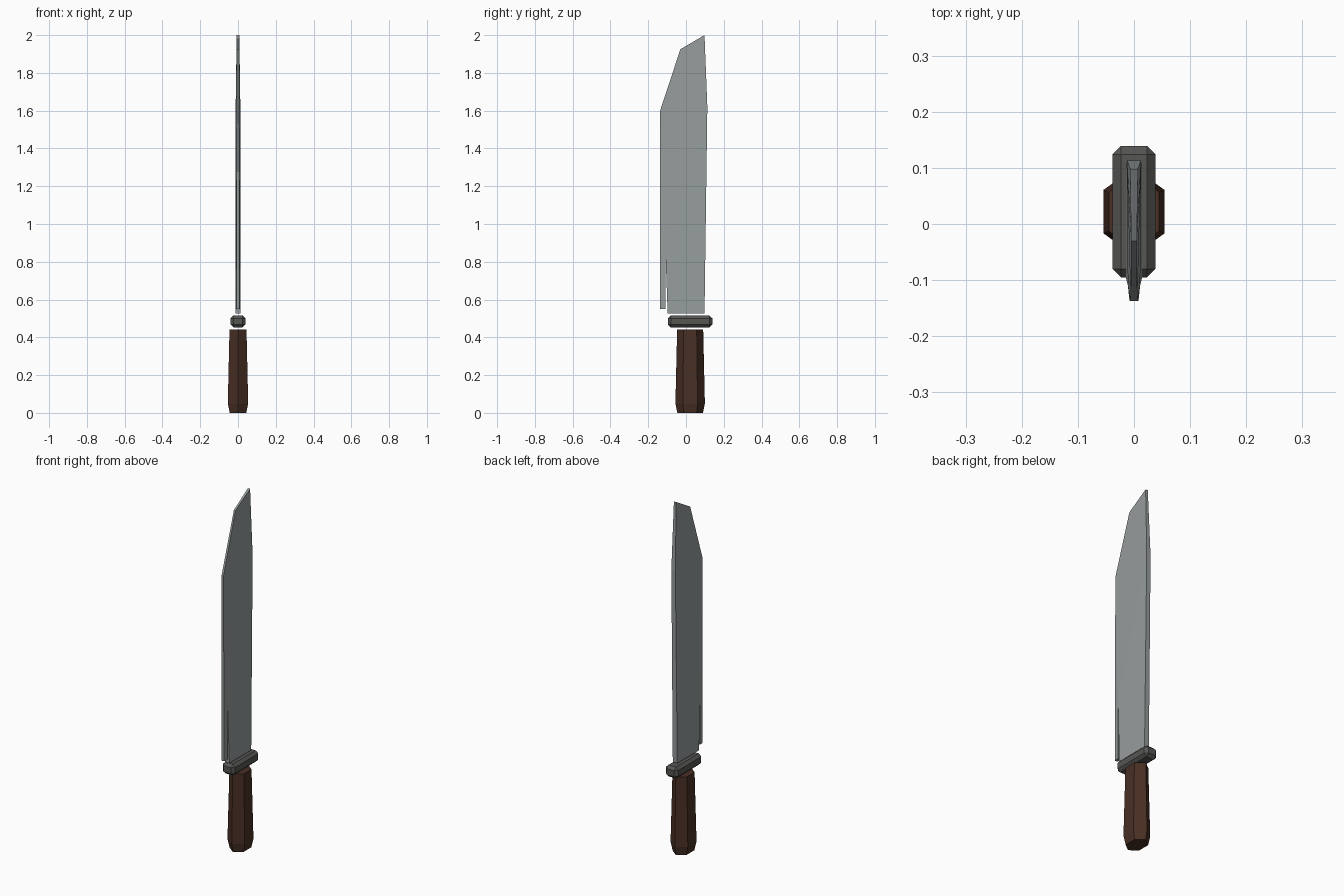
import bpy, bmesh

if "Cube" in bpy.data.objects:
    bpy.data.objects.remove(bpy.data.objects["Cube"])


def material(name, color):
    m = bpy.data.materials.new(name)
    m.diffuse_color = (*color, 1)
    m.use_nodes = True
    m.node_tree.nodes["Principled BSDF"].inputs["Base Color"].default_value = m.diffuse_color
    return m


def add_object(name, bm, mat):
    bmesh.ops.recalc_face_normals(bm, faces=bm.faces)
    mesh = bpy.data.meshes.new(name)
    bm.to_mesh(mesh)
    bm.free()
    mesh.materials.append(mat)
    obj = bpy.data.objects.new(name, mesh)
    bpy.context.collection.objects.link(obj)
    return obj


steel = material("blade steel", (0.31, 0.335, 0.335))
iron = material("dark guard metal", (0.092, 0.095, 0.086))
wood = material("dark brown wood", (0.066, 0.029, 0.018))

MID_Y = 0.022  # centre line of handle and guard

# Blade: outline as (y, z, half thickness), with the slit beside the edge
outline = [
    (0.098, 0.525, 0.014), (0.113, 1.62, 0.0125), (0.098, 2.0, 0.007),
    (-0.03, 1.925, 0.005), (-0.137, 1.6, 0.006), (-0.137, 0.55, 0.008),
    (-0.109, 0.55, 0.011), (-0.109, 0.86, 0.011), (-0.097, 0.525, 0.014),
]
bm = bmesh.new()
sides = [[bm.verts.new((s * t, y, z)) for y, z, t in outline] for s in (1, -1)]
caps = [bm.faces.new(side) for side in sides]
for i in range(len(outline)):
    j = (i + 1) % len(outline)
    bm.faces.new((sides[0][i], sides[1][i], sides[1][j], sides[0][j]))
bmesh.ops.recalc_face_normals(bm, faces=bm.faces)
bmesh.ops.triangulate(bm, faces=caps)
add_object("blade", bm, steel)

# Guard: chamfered block
bm = bmesh.new()
bmesh.ops.create_cube(bm, size=1)
for v in bm.verts:
    v.co = (v.co.x * 0.077, v.co.y * 0.234 + MID_Y, v.co.z * 0.064 + 0.484)
bmesh.ops.bevel(bm, geom=bm.edges[:], offset=0.015, segments=1,
                affect='EDGES', profile=0.5)
add_object("guard", bm, iron)

# Handle: six-sided grip, flaring down to a chamfered butt
bm = bmesh.new()
rings = []
for z, hx, hy in ((0, 0.044, 0.068), (0.05, 0.054, 0.078), (0.441, 0.045, 0.069)):
    section = [(0, -hy), (hx, -hy / 2), (hx, hy / 2),
               (0, hy), (-hx, hy / 2), (-hx, -hy / 2)]
    rings.append([bm.verts.new((x, y + MID_Y, z)) for x, y in section])
for low, high in zip(rings, rings[1:]):
    for i in range(6):
        j = (i + 1) % 6
        bm.faces.new((low[i], low[j], high[j], high[i]))
bm.faces.new(rings[0])
bm.faces.new(rings[-1])
add_object("handle", bm, wood)
